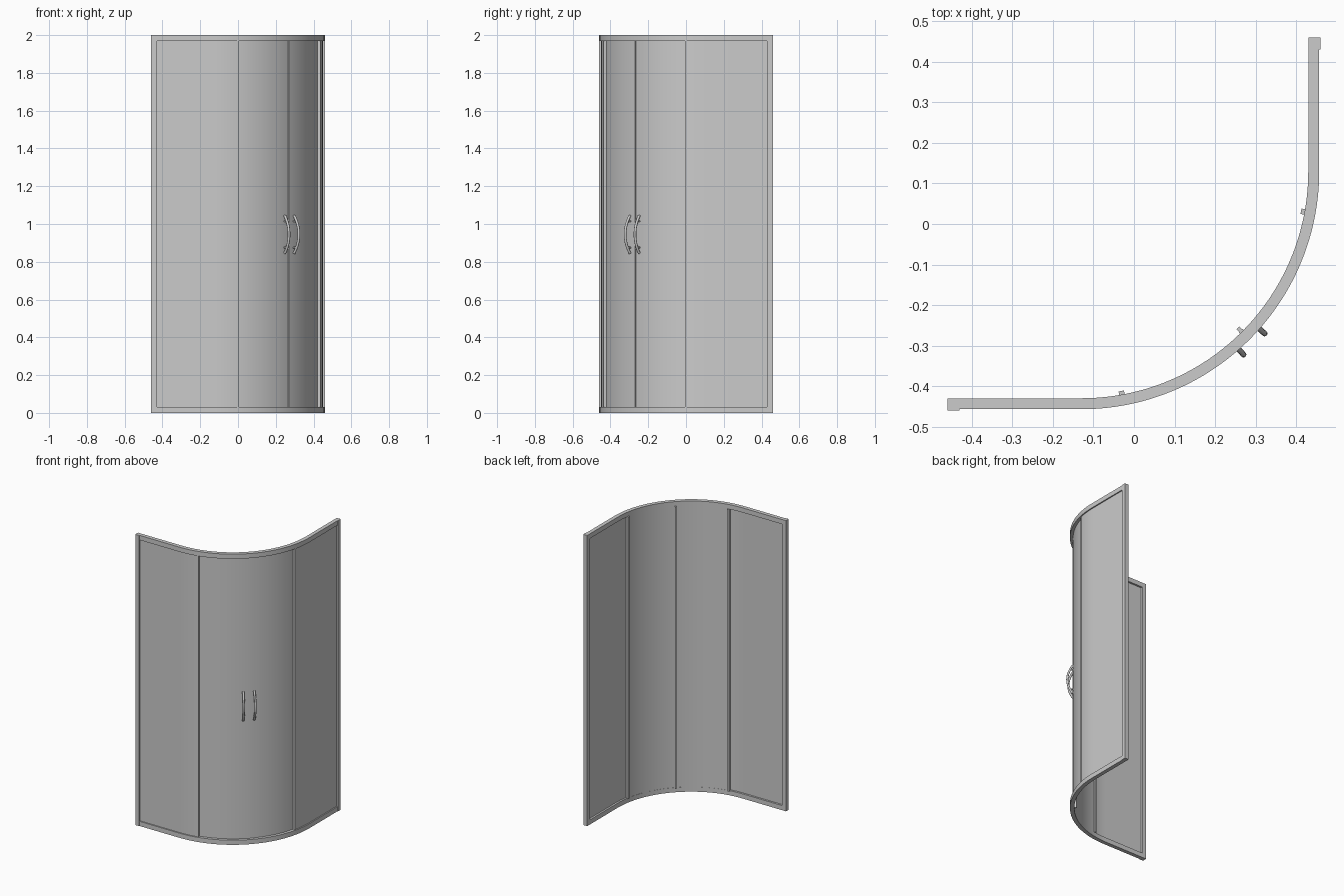
import bpy, bmesh
from math import sin, cos, radians

if "Cube" in bpy.data.objects:
    bpy.data.objects.remove(bpy.data.objects["Cube"])

CX, CY = -0.13, 0.13      # centre of the quarter-round front
END = 0.458               # outer end of the straight sides


def point(a, r):
    """Plan position at angle a (0 = front side, 90 = right side), radius r."""
    a = radians(a)
    return CX + r * sin(a), CY - r * cos(a)


def finish(ob):
    bpy.ops.object.select_all(action='DESELECT')
    ob.select_set(True)
    bpy.context.view_layer.objects.active = ob
    bpy.ops.object.shade_smooth_by_angle(angle=radians(30))


def wall(name, r0, r1, a0, a1, z0, z1, start=None, stop=None):
    """Curved solid between two radii, with optional straight ends."""
    n = max(1, round((a1 - a0) / 1.9))
    inner, outer = ([point(a0 + (a1 - a0) * i / n, r) for i in range(n + 1)] for r in (r0, r1))
    for line, r in ((inner, r0), (outer, r1)):
        if start is not None:
            line.insert(0, (-start, CY - r))
        if stop is not None:
            line.append((CX + r, stop))
    bm = bmesh.new()
    rings = [[bm.verts.new((*p, z)) for p, z in ((i, z0), (o, z0), (o, z1), (i, z1))]
             for i, o in zip(inner, outer)]
    for A, B in zip(rings, rings[1:]):
        for k in range(4):
            bm.faces.new((A[k], A[(k + 1) % 4], B[(k + 1) % 4], B[k]))
    bm.faces.new(rings[0])
    bm.faces.new(rings[-1][::-1])
    bmesh.ops.recalc_face_normals(bm, faces=bm.faces)
    me = bpy.data.meshes.new(name)
    bm.to_mesh(me)
    bm.free()
    ob = bpy.data.objects.new(name, me)
    bpy.context.collection.objects.link(ob)
    finish(ob)


def box(name, x0, x1, y0, y1, z0, z1):
    bpy.ops.mesh.primitive_cube_add(size=1, location=((x0 + x1) / 2, (y0 + y1) / 2, (z0 + z1) / 2))
    ob = bpy.context.object
    ob.name = name
    ob.scale = (x1 - x0, y1 - y0, z1 - z0)


def tube(name, pts, radius):
    cu = bpy.data.curves.new(name, 'CURVE')
    cu.dimensions = '3D'
    cu.bevel_depth = radius
    cu.bevel_resolution = 3
    cu.use_fill_caps = True
    sp = cu.splines.new('POLY')
    sp.points.add(len(pts) - 1)
    for p, co in zip(sp.points, pts):
        p.co = (*co, 1)
    sp.use_smooth = True
    bpy.context.collection.objects.link(bpy.data.objects.new(name, cu))


# top and bottom rails
wall("bottom_rail", 0.560, 0.587, 0, 90, 0, 0.032, END, END)
wall("top_rail", 0.560, 0.587, 0, 90, 1.968, 2, END, END)

# wall posts
box("left_wall_post", -0.46, -0.43, -0.46, -0.43, 0, 2)
box("right_wall_post", 0.43, 0.46, 0.43, 0.46, 0, 2)

# fixed glass panels, straight then slightly curved
wall("left_fixed_glass", 0.573, 0.579, 0, 13, 0.025, 1.975, 0.44, None)
wall("right_fixed_glass", 0.573, 0.579, 77, 90, 0.025, 1.975, None, 0.44)

# sliding curved doors
wall("left_door_glass", 0.561, 0.567, 10, 44.8, 0.025, 1.975)
wall("right_door_glass", 0.561, 0.567, 45.2, 80, 0.025, 1.975)

# vertical seals, handles and mounts for each side
for side, m in (("left", lambda a: a), ("right", lambda a: 90 - a)):
    def seal(name, r0, r1, a, b):
        lo, hi = sorted((m(a), m(b)))
        wall(side + name, r0, r1, lo, hi, 0.03, 1.97)
    seal("_fixed_seal", 0.567, 0.583, 12.4, 13.5)
    seal("_door_edge_seal", 0.551, 0.569, 9.6, 11)
    seal("_door_meeting_seal", 0.556, 0.571, 44.3, 45)

    def bow(t):
        return 0.604 - 0.034 * t * t
    ts = [i / 10 - 1 for i in range(21)]
    a = m(41.5)
    tube(side + "_handle", [(*point(a, bow(t)), 0.945 + 0.1 * t) for t in ts], 0.007)
    for n, t in (("lower", -0.7), ("upper", 0.7)):
        z = 0.945 + 0.1 * t
        tube(f"{side}_{n}_handle_mount", [(*point(a, 0.562), z), (*point(a, bow(t)), z)], 0.005)

# magnetic strip where the doors meet, standing proud inside
wall("centre_magnetic_strip", 0.546, 0.566, 44.5, 45.5, 0.03, 1.97)
